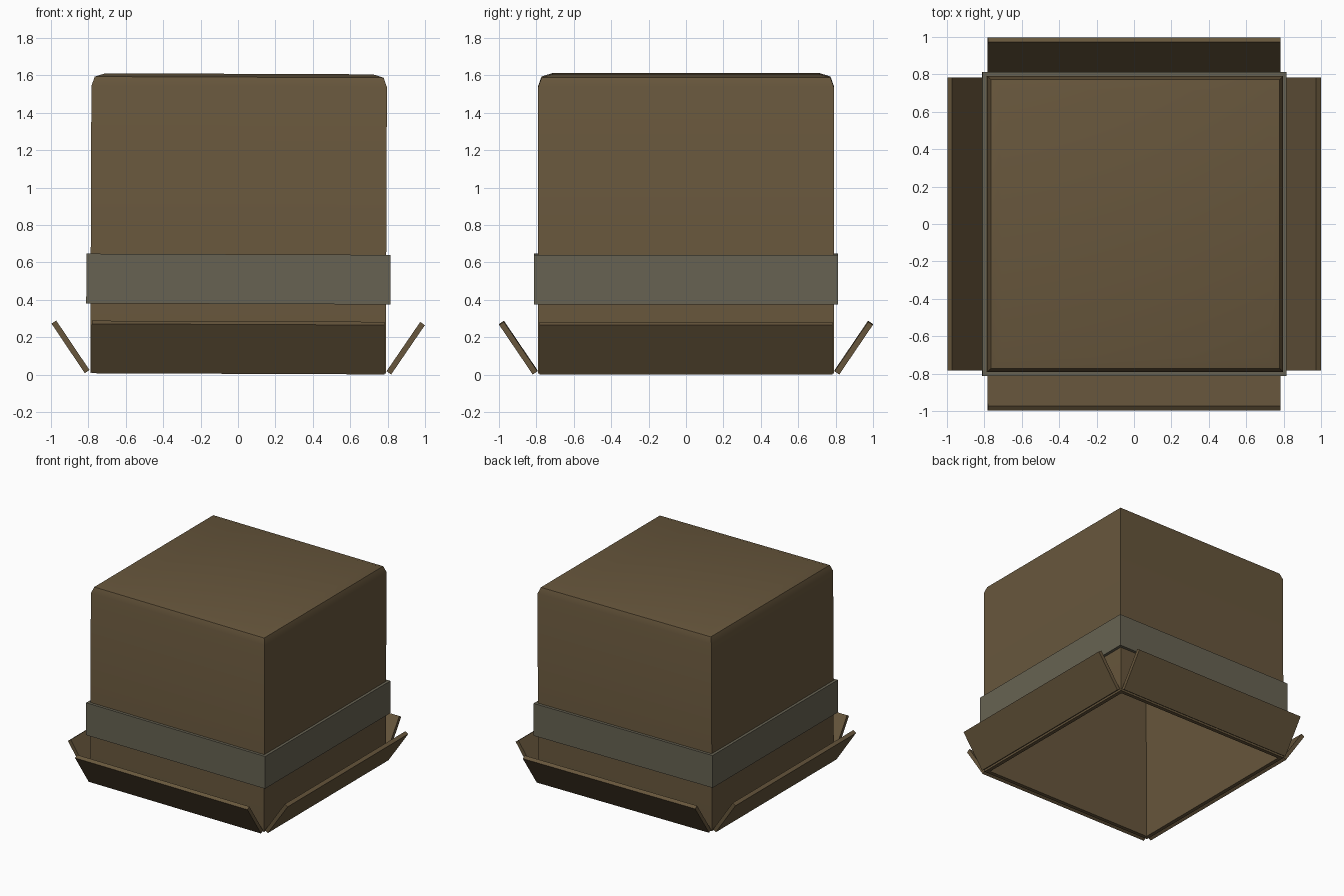
import bpy, bmesh, math
from mathutils import Matrix

if "Cube" in bpy.data.objects:
    bpy.data.objects.remove(bpy.data.objects["Cube"])

TILT = Matrix.Rotation(0.004, 4, 'Y')  # the whole box leans very slightly


def material(name, rgb):
    m = bpy.data.materials.new(name)
    m.diffuse_color = (*rgb, 1)
    m.use_nodes = True
    m.node_tree.nodes["Principled BSDF"].inputs["Base Color"].default_value = m.diffuse_color
    return m


def finish(bm, name, mat, smooth=False):
    bmesh.ops.recalc_face_normals(bm, faces=bm.faces)
    bm.transform(TILT)
    me = bpy.data.meshes.new(name)
    bm.to_mesh(me)
    bm.free()
    me.materials.append(mat)
    ob = bpy.data.objects.new(name, me)
    bpy.context.collection.objects.link(ob)
    if smooth:
        bpy.ops.object.select_all(action='DESELECT')
        ob.select_set(True)
        bpy.context.view_layer.objects.active = ob
        bpy.ops.object.shade_smooth_by_angle(angle=math.radians(30))
    return ob


def square_rings(profile, closed):
    """Sweep a (half width, z) profile round a square; open profiles get end caps."""
    bm = bmesh.new()
    rings = [[bm.verts.new((sx * h, sy * h, z))
              for sx, sy in ((-1, -1), (1, -1), (1, 1), (-1, 1))] for h, z in profile]
    pairs = list(zip(rings, rings[1:]))
    if closed:
        pairs.append((rings[-1], rings[0]))
    else:
        bm.faces.new(rings[0])
        bm.faces.new(rings[-1])
    for a, b in pairs:
        for i in range(4):
            j = (i + 1) % 4
            bm.faces.new((a[i], a[j], b[j], b[i]))
    return bm


card = material("cardboard", (0.135, 0.093, 0.045))
tape = material("tape", (0.135, 0.124, 0.085))

# upturned box: outer skin with softened top rim, open bottom, inner skin
finish(square_rings([(0.715, 1.608), (0.772, 1.59), (0.79, 1.54), (0.79, 0.008),
                     (0.76, 0.008), (0.76, 1.53), (0.72, 1.578)], False),
       "box_shell", card, True)

# tape band wrapped around the box
finish(square_rings([(0.813, 0.378), (0.813, 0.643), (0.785, 0.643), (0.785, 0.378)], True),
       "tape_band", tape)

# four flaps folded outwards and up
section = [(0.794, 0.021), (0.819, 0.004), (0.998, 0.268), (0.973, 0.285)]
for k, side in enumerate(("right", "back", "left", "front")):
    bm = bmesh.new()
    ends = [[bm.verts.new((x, y, z)) for x, z in section] for y in (-0.783, 0.783)]
    for e in ends:
        bm.faces.new(e)
    for i in range(4):
        j = (i + 1) % 4
        bm.faces.new((ends[0][i], ends[0][j], ends[1][j], ends[1][i]))
    bm.transform(Matrix.Rotation(k * math.pi / 2, 4, 'Z'))
    finish(bm, side + "_flap", card)
